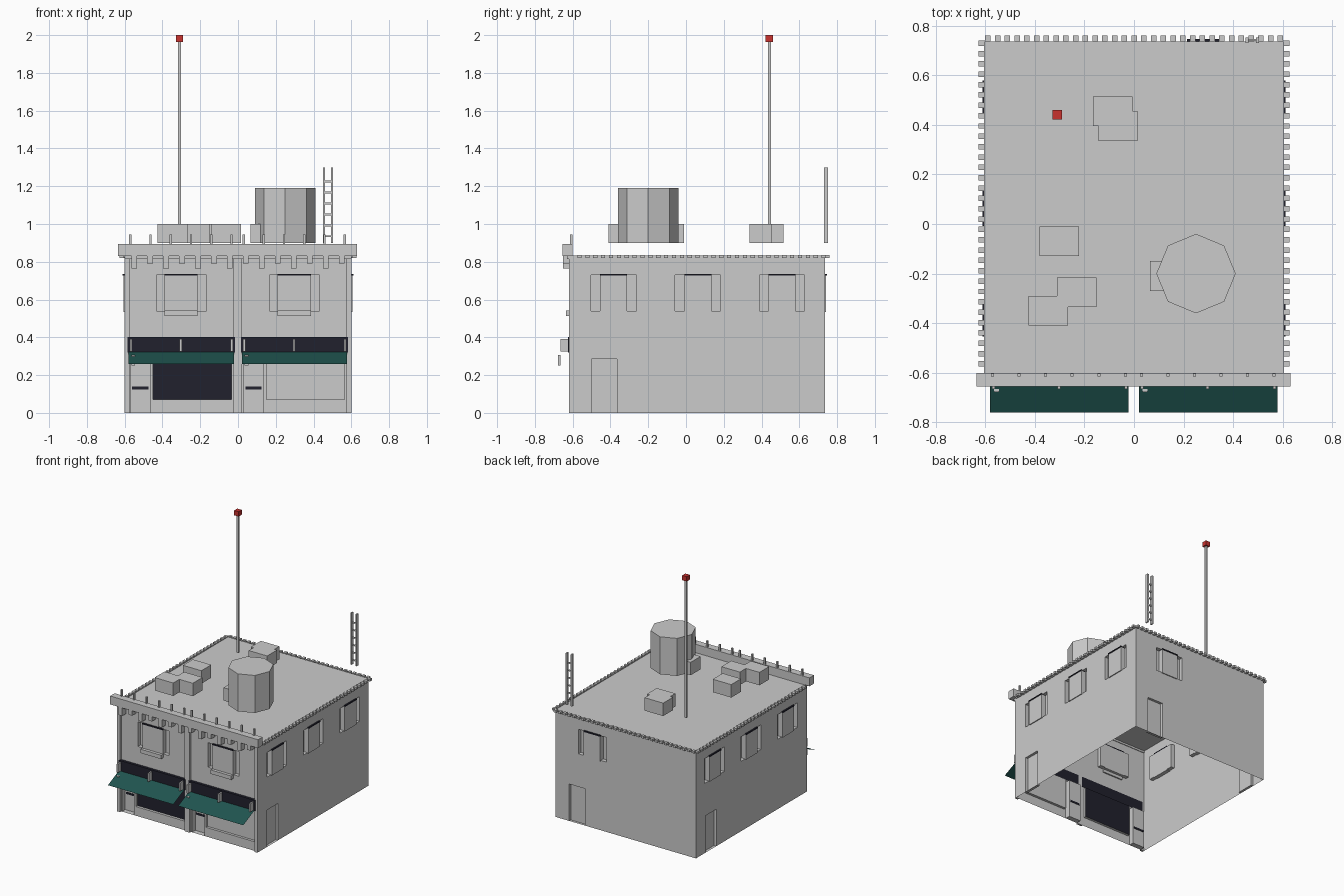
import bpy, bmesh, math
from mathutils import Vector

cube = bpy.data.objects.get("Cube")
if cube:
    bpy.data.objects.remove(cube, do_unlink=True)


def material(name, rgb):
    m = bpy.data.materials.new(name)
    m.use_nodes = True
    m.diffuse_color = (*rgb, 1)
    m.node_tree.nodes["Principled BSDF"].inputs["Base Color"].default_value = (*rgb, 1)
    return m


STONE = material("light grey", (0.6, 0.6, 0.6))
DARK = material("dark navy", (0.015, 0.015, 0.026))
TEAL = material("teal", (0.014, 0.09, 0.08))
RED = material("red", (0.58, 0.032, 0.028))


def finish(name, bm, *mats):
    mesh = bpy.data.meshes.new(name)
    bm.to_mesh(mesh)
    bm.free()
    for m in mats:
        mesh.materials.append(m)
    ob = bpy.data.objects.new(name, mesh)
    bpy.context.scene.collection.objects.link(ob)
    return ob


def boxes(name, spans, mat=STONE):
    """One object made of boxes, each given by two opposite corners."""
    bm = bmesh.new()
    for a, b in spans:
        a, b = Vector(a), Vector(b)
        vs = bmesh.ops.create_cube(bm, size=1)["verts"]
        for v in vs:
            v.co = Vector(c * abs(s) for c, s in zip(v.co, b - a)) + (a + b) / 2
    return finish(name, bm, mat)


# Building shell dimensions
HALF, FRONT, BACK, ROOF = 0.6, -0.605, 0.735, 0.83

# Each wall maps (along, outward, height) to a point
SIDES = {
    "front": lambda u, d, z: Vector((u, FRONT - d, z)),
    "back": lambda u, d, z: Vector((u, BACK + d, z)),
    "right": lambda u, d, z: Vector((-HALF - d, u, z)),
    "left": lambda u, d, z: Vector((HALF + d, u, z)),
}


def add_face(bm, pts, direction, mat=0):
    f = bm.faces.new([bm.verts.new(p) for p in pts])
    f.normal_update()
    if f.normal.dot(direction) < 0:
        f.normal_flip()
    f.material_index = mat


def wall(side, u0, u1, openings):
    """Wall with recesses; an opening is (u0, u1, z0, z1, depth, material)."""
    at = SIDES[side]
    out = at(0, 1, 0) - at(0, 0, 0)
    bm = bmesh.new()
    us = sorted({u0, u1, *(u for o in openings for u in o[:2])})
    zs = sorted({0, ROOF, *(z for o in openings for z in o[2:4])})
    for a, b in zip(us, us[1:]):
        for c, d in zip(zs, zs[1:]):
            mu, mz = (a + b) / 2, (c + d) / 2
            if not any(o[0] < mu < o[1] and o[2] < mz < o[3] for o in openings):
                add_face(bm, [at(a, 0, c), at(b, 0, c), at(b, 0, d), at(a, 0, d)], out)
    for a, b, c, d, depth, mat in openings:
        ring = [(a, c), (b, c), (b, d), (a, d)]
        centre = at((a + b) / 2, -depth / 2, (c + d) / 2)
        add_face(bm, [at(u, -depth, z) for u, z in ring], out, mat)
        for (p, q), (r, s) in zip(ring, ring[1:] + ring[:1]):
            pts = [at(p, 0, q), at(r, 0, s), at(r, -depth, s), at(p, -depth, q)]
            add_face(bm, pts, centre - sum(pts, Vector()) / 4)
    finish(side + "_wall", bm, STONE, DARK)


def window(name, side, u, half, sill=False):
    """Pane standing in a recess, with a dark strip at its head."""
    at = SIDES[side]
    boxes(name + "_pane", [(at(u - half, -0.03, 0.535), at(u + half, 0.007, 0.727))])
    boxes(name + "_head", [(at(u - half, -0.03, 0.727), at(u + half, 0.011, 0.736))], DARK)
    if sill:
        boxes(name + "_sill", [(at(u - half, -0.01, 0.512), at(u + half, 0.03, 0.542))])


def recess(u, half):
    return (u - half, u + half, 0.54, 0.73, 0.03, 0)


# Walls with windows and doors
side_windows = (-0.383, 0.063, 0.508)
for side, door in (("left", -0.433), ("right", 0.553)):
    wall(side, FRONT, BACK, [recess(u, 0.12) for u in side_windows]
         + [(door - 0.067, door + 0.067, 0, 0.285, 0.02, 0)])
    for i, u in enumerate(side_windows):
        window(f"{side}_window_{i + 1}", side, u, 0.071)
wall("back", -HALF, HALF, [recess(0.285, 0.12), (0.35, 0.485, 0, 0.285, 0.02, 0)])
window("back_window", "back", 0.285, 0.071)

shops = ((-0.6, 1), (0, 0))
front_openings = []
for x, glass in shops:
    front_openings += [recess(x + 0.3, 0.132),
                       (x + 0.03, x + 0.135, 0, 0.3, 0.04, 0),
                       (x + 0.15, x + 0.565, 0.07, 0.31, 0.02, glass)]
wall("front", -HALF, HALF, front_openings)

# Flat roof
bm = bmesh.new()
add_face(bm, [(-HALF, FRONT, ROOF), (HALF, FRONT, ROOF),
              (HALF, BACK, ROOF), (-HALF, BACK, ROOF)], Vector((0, 0, 1)))
finish("roof", bm, STONE)

# Pilasters on the front
boxes("pilasters", [((a, -0.62, 0), (b, FRONT, ROOF))
                    for a, b in ((-0.6, -0.575), (-0.025, 0.02), (0.575, 0.6))])

# Shop fronts: signboard, brackets, awning, mail slot, hanging lamp
for (x, _), label in zip(shops, ("right", "left")):
    window(label + "_front_window", "front", x + 0.298, 0.088, sill=True)
    boxes(label + "_signboard", [((x + 0.015, -0.626, 0.32), (x + 0.583, -0.603, 0.402))], DARK)
    boxes(label + "_brackets", [((x + u - 0.006, -0.665, 0.325), (x + u + 0.006, -0.62, 0.39))
                                for u in (0.033, 0.297, 0.567)])
    bm = bmesh.new()
    add_face(bm, [(x + 0.02, -0.76, 0.26), (x + 0.578, -0.76, 0.26),
                  (x + 0.578, -0.62, 0.325), (x + 0.02, -0.62, 0.325)], Vector((0, 0, 1)))
    finish(label + "_awning", bm, TEAL)
    boxes(label + "_mail_slot", [((x + 0.04, -0.569, 0.125), (x + 0.125, -0.562, 0.14))], DARK)
    boxes(label + "_lamp", [((x + 0.035, -0.677, 0.25), (x + 0.055, -0.665, 0.306))])

# Cornice with posts above and dentils below
boxes("cornice", [((-0.635, -0.655, 0.83), (0.63, -0.6, 0.895))])
boxes("cornice_bed", [((-0.6, -0.63, 0.815), (0.6, -0.6, 0.83))])
boxes("cornice_posts", [((x + 0.03 + 0.107 * i - 0.006, -0.615, 0.89),
                         (x + 0.03 + 0.107 * i + 0.006, -0.602, 0.945))
                        for x, _ in shops for i in range(6)])
boxes("cornice_dentils", [((-0.565 + 0.0845 * i, -0.65, 0.765 + 0.025 * (i % 2)),
                           (-0.535 + 0.0845 * i, FRONT, 0.83)) for i in range(14)])

# Small blocks along the roof edge
edge = [((s * 0.6, -0.575 + 0.0417 * i, 0.82), (s * 0.627, -0.553 + 0.0417 * i, 0.837))
        for s in (-1, 1) for i in range(32)]
edge += [((-0.6 + 0.0393 * i, BACK, 0.82), (-0.578 + 0.0393 * i, 0.76, 0.837))
         for i in range(31)]
edge += [((s * 0.6, FRONT, 0.823), (s * 0.605, BACK, 0.834)) for s in (-1, 1)]
boxes("roof_edge_blocks", edge)

# Rooftop machinery
units = ((-0.38, -0.13), (-0.31, -0.335), (-0.425, -0.41),
         (-0.165, 0.395), (-0.143, 0.335), (0.065, -0.27))
for i, (x, y) in enumerate(units):
    boxes(f"roof_unit_{i + 1}", [((x, y, 0.9), (x + 0.158, y + 0.12, 1.0))])

# Water tank
bm = bmesh.new()
bmesh.ops.create_cone(bm, cap_ends=True, segments=8, radius1=0.16, radius2=0.16, depth=0.29)
tank = finish("water_tank", bm, STONE)
tank.location = (0.25, -0.2, 1.045)

# Mast with a red beacon
boxes("mast", [((-0.317, 0.433, 0.9), (-0.301, 0.449, 1.97))])
boxes("beacon", [((-0.328, 0.422, 1.963), (-0.29, 0.46, 2.0))], RED)

# Ladder at the back
rails = [((x, 0.73, 0.9), (x + 0.012, 0.752, 1.3)) for x in (0.449, 0.492)]
rungs = [((0.455, 0.737, 0.93 + 0.058 * i), (0.498, 0.745, 0.94 + 0.058 * i)) for i in range(6)]
boxes("ladder", rails + rungs)
